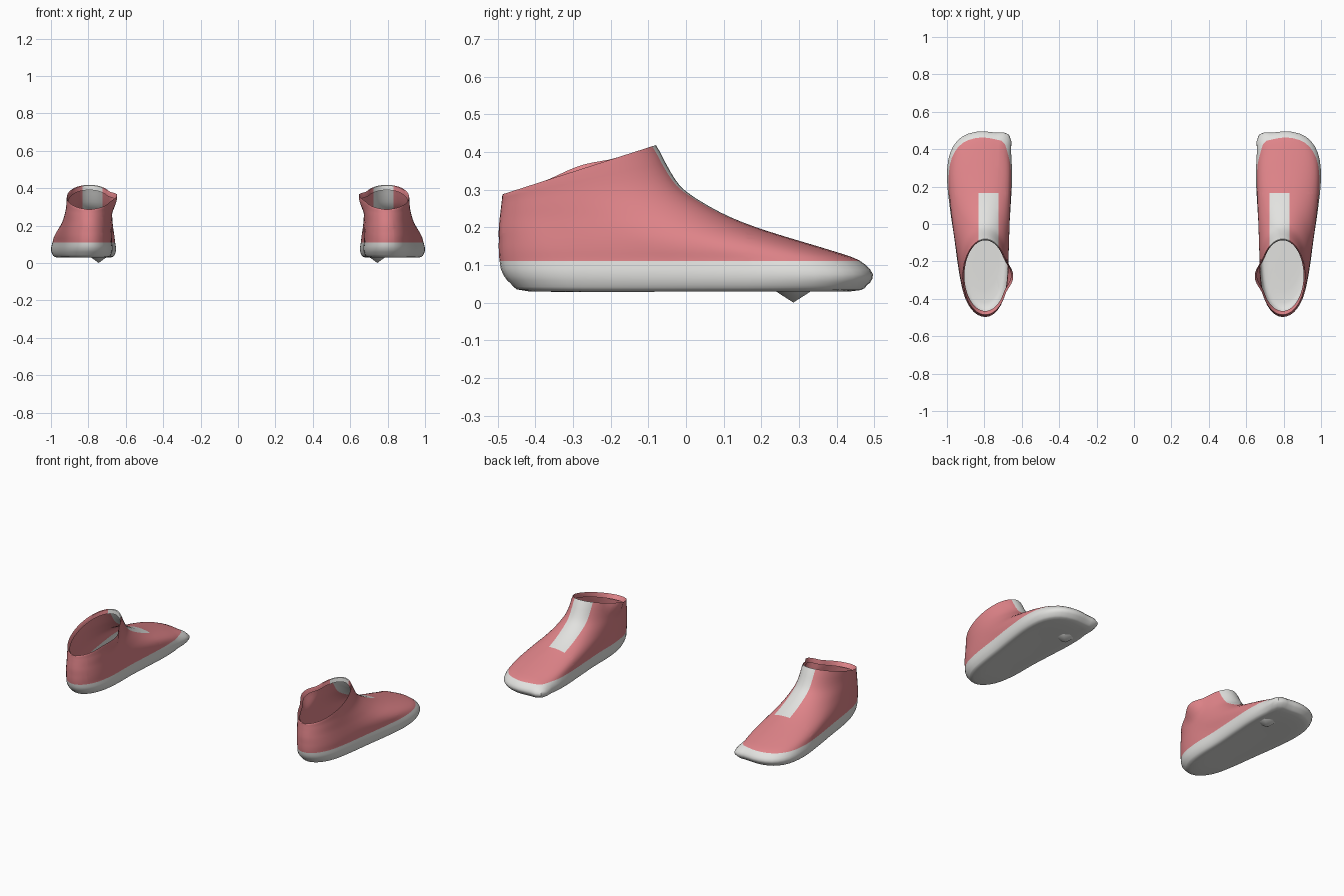
import bpy, bmesh, math
from mathutils import Vector

if "Cube" in bpy.data.objects:
    bpy.data.objects.remove(bpy.data.objects["Cube"])


def material(name, rgb):
    m = bpy.data.materials.new(name)
    m.diffuse_color = (*rgb, 1)
    m.use_nodes = True
    m.node_tree.nodes["Principled BSDF"].inputs["Base Color"].default_value = m.diffuse_color
    return m


PINK = material("coral pink", (0.74, 0.23, 0.25))
WHITE = material("off white", (0.76, 0.76, 0.74))


def spline(a, b, c, d, t):
    return 0.5 * (2 * b + (c - a) * t + (2 * a - 5 * b + 4 * c - d) * t * t
                  + (3 * b - a - 3 * c + d) * t ** 3)


# Footprint x every 20 degrees, starting at the toe and going round the outside
FOOT = [.81, .92, .983, 1.0, .985, .96, .938, .91, .86,
        .795, .735, .69, .672, .67, .66, .652, .662, .715]
# Rings from sole to rim: heel y, heel z, toe y, toe z, blend to opening, width
RINGS = [(-.20, .03, .25, .03, 0, .45),
         (-.42, .03, .44, .03, 0, .84),
         (-.465, .05, .48, .045, 0, .96),
         (-.488, .08, .496, .075, 0, 1),
         (-.495, .112, .46, .112, .05, .98),
         (-.497, .14, .38, .14, .13, .98),
         (-.497, .165, .28, .17, .30, .99),
         (-.497, .195, .18, .202, .52, 1),
         (-.495, .22, .09, .24, .70, 1),
         (-.492, .245, 0, .295, .86, 1),
         (-.489, .27, -.04, .345, .95, 1),
         (-.485, .288, -.08, .418, 1, 1),
         (-.465, .265, -.087, .39, 1, .93)]
N, STEPS = 54, 3


def foot_x(i):
    k, r = divmod(i, 3)
    return spline(*(FOOT[(k + o) % 18] for o in (-1, 0, 1, 2)), r / 3)


def dense_rings():
    last = len(RINGS) - 1
    for k in range(last):
        quad = [RINGS[min(max(k + o, 0), last)] for o in (-1, 0, 1, 2)]
        for s in range(STEPS):
            yield [spline(*v, s / STEPS) for v in zip(*quad)]
    yield RINGS[-1]


def pull(bm, centre, radius, offset):
    """Drag the surface near a point with a soft falloff."""
    for v in bm.verts:
        d = (v.co - Vector(centre)).length / radius
        if d < 1:
            v.co += Vector(offset) * (1 - d * d) ** 2


def finish(bm, name, mats, side, smooth=35):
    for v in bm.verts:
        v.co.x *= side
    if side < 0:
        bmesh.ops.reverse_faces(bm, faces=bm.faces[:])
    me = bpy.data.meshes.new(name)
    bm.to_mesh(me)
    bm.free()
    for m in mats:
        me.materials.append(m)
    ob = bpy.data.objects.new(name, me)
    bpy.context.collection.objects.link(ob)
    bpy.ops.object.select_all(action='DESELECT')
    ob.select_set(True)
    bpy.context.view_layer.objects.active = ob
    bpy.ops.object.shade_smooth_by_angle(angle=math.radians(smooth))


def shoe(name, side):
    bm = bmesh.new()
    rows = []
    for yh, zh, yt, zt, w, s in dense_rings():
        row = []
        for i in range(N):
            a = 2 * math.pi * i / N
            f = (1 + math.cos(a)) / 2
            x = foot_x(i) * (1 - w) + (.795 + .12 * math.sin(a)) * w
            mid = .82 * (1 - w) + .795 * w
            row.append(bm.verts.new((mid + (x - mid) * s,
                                     yh + (yt - yh) * f, zh + (zt - zh) * f)))
        rows.append(row)
    bm.faces.new(rows[0])
    for a, b in zip(rows, rows[1:]):
        for i in range(N):
            j = (i + 1) % N
            bm.faces.new((a[i], b[i], b[j], a[j]))
    bmesh.ops.recalc_face_normals(bm, faces=bm.faces[:])
    if min(bm.faces, key=lambda f: f.calc_center_median().z).normal.z > 0:
        bmesh.ops.reverse_faces(bm, faces=bm.faces[:])

    # Inner toe corner of the sole and flared collar edge
    pull(bm, (.69, .44, .06), .09, (-.025, .035, 0))
    pull(bm, (.68, -.28, .35), .10, (-.03, 0, .01))

    # Cut clean colour borders: sole line and tongue strip
    for co, no in (((0, 0, .11), (0, 0, 1)), ((.725, 0, 0), (1, 0, 0)),
                   ((.832, 0, 0), (1, 0, 0)), ((0, .165, 0), (0, 1, 0))):
        bmesh.ops.bisect_plane(bm, geom=bm.verts[:] + bm.edges[:] + bm.faces[:],
                               plane_co=co, plane_no=no, dist=1e-5)
    for f in bm.faces:
        c = f.calc_center_median()
        tongue = .725 < c.x < .832 and -.13 < c.y < .165
        f.material_index = 1 if c.z < .11 or tongue else 0
    finish(bm, name, [PINK, WHITE], side)


def nub(name, side):
    # Small pointed nub under the ball of the foot
    bm = bmesh.new()
    bmesh.ops.create_cone(bm, segments=6, radius1=0, radius2=.05, depth=.032)
    bmesh.ops.translate(bm, verts=bm.verts[:], vec=(.745, .285, .016))
    finish(bm, name, [WHITE], side)


for label, side in (("right", 1), ("left", -1)):
    shoe(label + "_shoe", side)
    nub(label + "_sole_nub", side)
